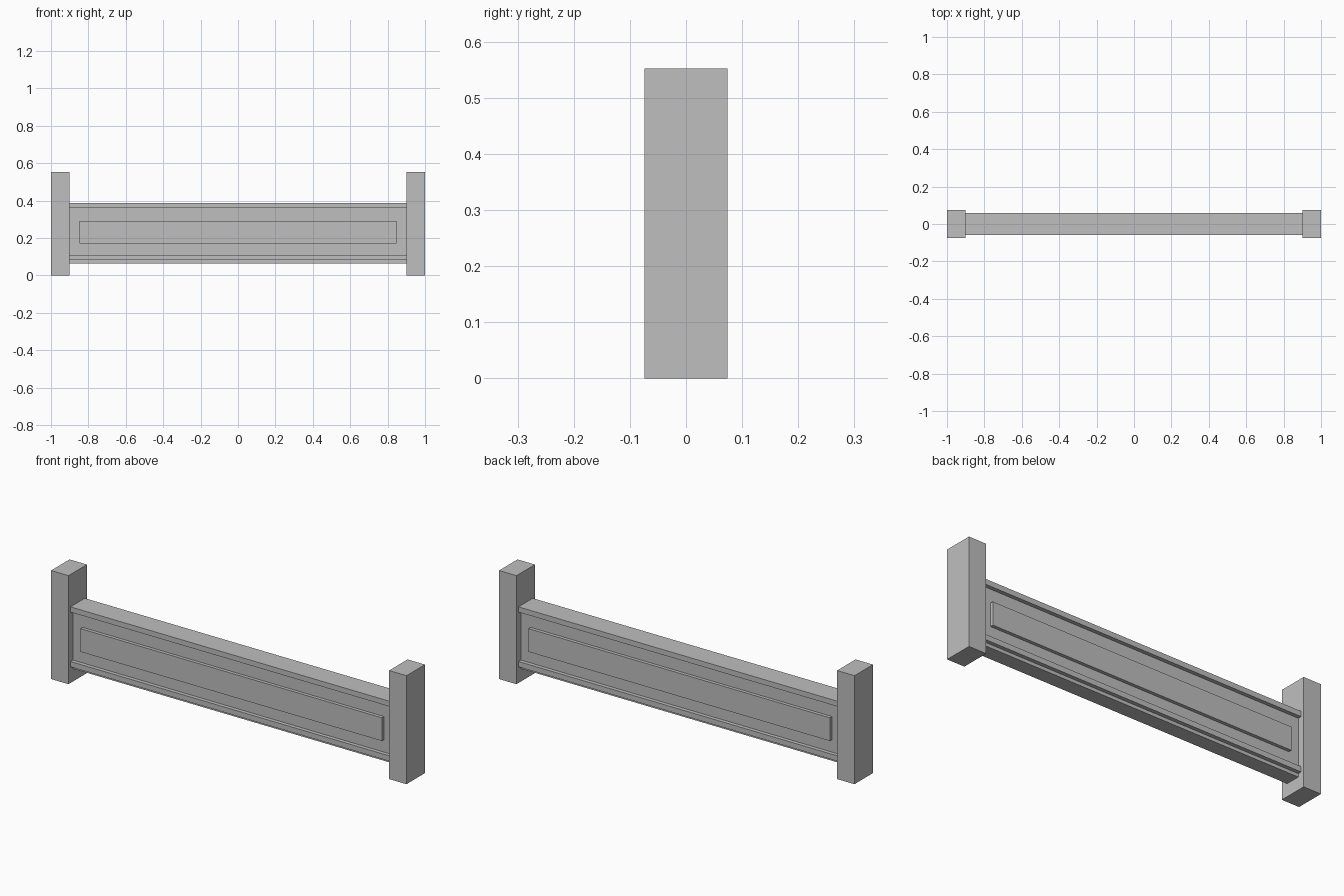
import bpy

if "Cube" in bpy.data.objects:
    bpy.data.objects.remove(bpy.data.objects["Cube"], do_unlink=True)

# Single plain grey for the whole barrier
grey = bpy.data.materials.new("plain grey")
grey.use_nodes = True
colour = (0.52, 0.52, 0.52, 1)
grey.diffuse_color = colour
grey.node_tree.nodes["Principled BSDF"].inputs["Base Color"].default_value = colour


def box(name, x, y, z):
    """Flat-faced block spanning the given (min, max) ranges."""
    spans = (x, y, z)
    bpy.ops.mesh.primitive_cube_add(size=1, location=[(a + b) / 2 for a, b in spans])
    obj = bpy.context.object
    obj.name = name
    obj.scale = [b - a for a, b in spans]
    bpy.ops.object.transform_apply(location=False, rotation=False, scale=True)
    obj.data.materials.append(grey)
    return obj


POST_INNER = 0.902
WALL_Y = 0.038
RAIL_Y = 0.0575
PANEL_Y = 0.055
span = (-POST_INNER, POST_INNER)

# End posts
box("left_post", (POST_INNER, 1), (-0.074, 0.074), (0, 0.552))
box("right_post", (-1, -POST_INNER), (-0.074, 0.074), (0, 0.552))

# Wall between the posts, with its cap and lower moulding
box("wall", span, (-WALL_Y, WALL_Y), (0.065, 0.36))
box("top_rail", span, (-RAIL_Y, RAIL_Y), (0.36, 0.387))
box("lower_rail", span, (-RAIL_Y, RAIL_Y), (0.082, 0.109))

# Raised panels on both faces
for name, side in (("front_panel", -1), ("back_panel", 1)):
    depth = sorted((side * WALL_Y, side * PANEL_Y))
    box(name, (-0.848, 0.848), depth, (0.172, 0.29))
